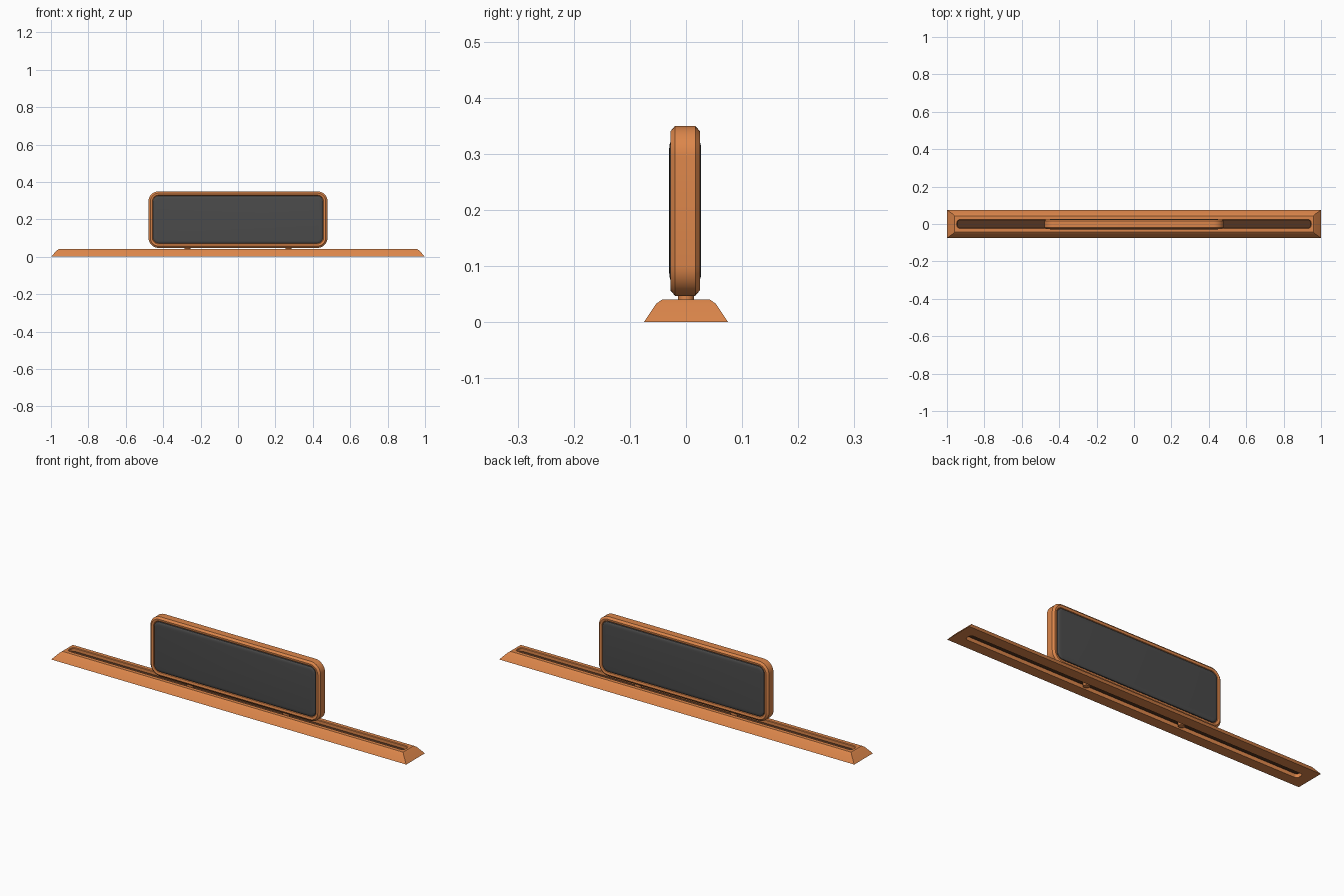
import bpy, bmesh, math

if "Cube" in bpy.data.objects:
    bpy.data.objects.remove(bpy.data.objects["Cube"])


def material(name, rgb):
    m = bpy.data.materials.new(name)
    m.diffuse_color = (*rgb, 1)
    m.use_nodes = True
    m.node_tree.nodes["Principled BSDF"].inputs["Base Color"].default_value = m.diffuse_color
    return m


ORANGE = material("orange", (0.72, 0.24, 0.07))
GREY = material("dark grey", (0.07, 0.07, 0.07))
BROWN = material("dark brown", (0.09, 0.035, 0.015))


def rounded(hx, hy, r, seg=8):
    """Points of a rounded rectangle, always the same count."""
    pts = []
    for i, (sx, sy) in enumerate(((1, 1), (-1, 1), (-1, -1), (1, -1))):
        for k in range(seg + 1):
            a = math.pi / 2 * (i + k / seg)
            pts.append((sx * (hx - r) + r * math.cos(a), sy * (hy - r) + r * math.sin(a)))
    return pts


def loft(name, loops, mat, place, closed=False):
    """Skin rounded rectangles (hx, hy, r, depth); cap the ends or close into a ring."""
    bm = bmesh.new()
    rings = [[bm.verts.new(place(u, v, d)) for u, v in rounded(hx, hy, r)]
             for hx, hy, r, d in loops]
    pairs = list(zip(rings, rings[1:]))
    if closed:
        pairs.append((rings[-1], rings[0]))
    else:
        bm.faces.new(rings[0])
        bm.faces.new(rings[-1])
    n = len(rings[0])
    for a, b in pairs:
        for i in range(n):
            j = (i + 1) % n
            bm.faces.new((a[i], a[j], b[j], b[i]))
    bmesh.ops.remove_doubles(bm, verts=bm.verts, dist=1e-5)
    bmesh.ops.recalc_face_normals(bm, faces=bm.faces)
    me = bpy.data.meshes.new(name)
    bm.to_mesh(me)
    bm.free()
    ob = bpy.data.objects.new(name, me)
    bpy.context.collection.objects.link(ob)
    me.materials.append(mat)
    bpy.ops.object.select_all(action='DESELECT')
    ob.select_set(True)
    bpy.context.view_layer.objects.active = ob
    bpy.ops.object.shade_smooth_by_angle(angle=math.radians(30))
    return ob


def flat(u, v, d):
    return (u, v, d)


def upright(u, v, d):
    return (u, d - 0.0015, v + 0.1985)


# Long sloped base rail with a slot running through it
loft("base_rail", [
    (0.945, 0.021, 0.015, 0), (1, 0.075, 0, 0), (0.969, 0.053, 0, 0.033),
    (0.96, 0.043, 0, 0.04), (0.948, 0.024, 0.018, 0.04), (0.945, 0.021, 0.015, 0.037),
], ORANGE, flat, closed=True)

# Dark web inside the slot
loft("slot_floor", [(0.946, 0.022, 0.015, 0.019), (0.946, 0.022, 0.015, 0.022)], BROWN, flat)

# Two pegs holding the panel
for side, x in (("left", -0.27), ("right", 0.27)):
    loft("peg_" + side, [(0.016, 0.014, 0.014, 0.002), (0.016, 0.014, 0.014, 0.06)],
         ORANGE, lambda u, v, d, x=x: (u + x, v, d))


# Upright frame: chamfered rim with a shallow recess on both faces
def ring(inset, y):
    return (0.479 - inset, 0.1515 - inset, 0.055 - inset, y)


half = [(0.024, 0.018), (0.021, 0.024), (0.016, 0.0265), (0.010, 0.0265), (0.0, 0.018)]
loft("frame", [ring(i, -y) for i, y in half] + [ring(i, y) for i, y in reversed(half)],
     ORANGE, upright)

# Pillowed grey panels, front and back
for name, s in (("front_panel", -1), ("back_panel", 1)):
    loft(name, [ring(i, s * y) for i, y in
                ((0.025, 0.016), (0.025, 0.0235), (0.028, 0.0262), (0.034, 0.0278), (0.041, 0.0285))],
         GREY, upright)
